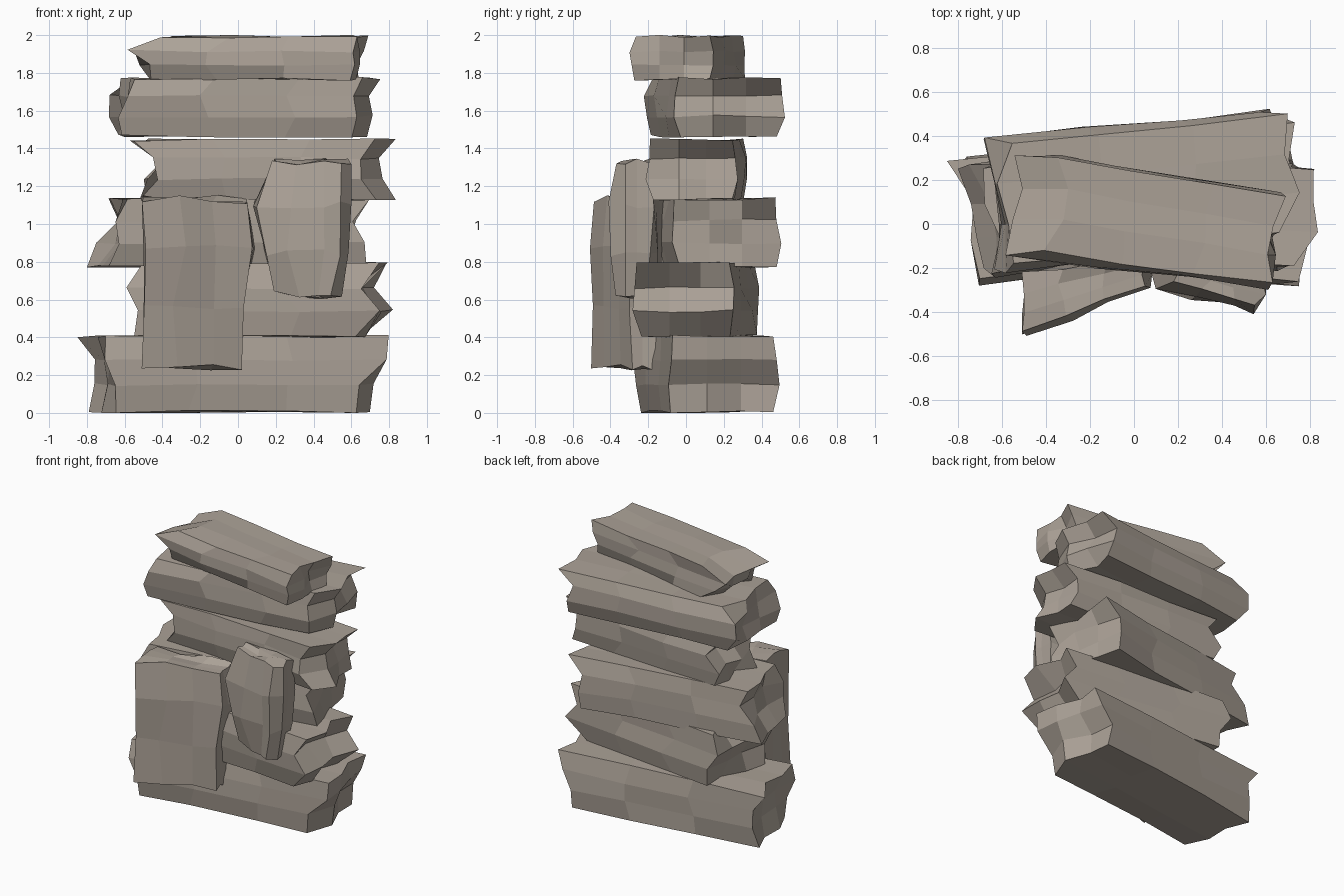
import bpy, bmesh, random

if "Cube" in bpy.data.objects:
    bpy.data.objects.remove(bpy.data.objects["Cube"])


def slab(name, seed, left, right, levels, front, back, jag=0.1, bulge=0.02, ztilt=0.008,
         chip=0.0):
    """Rough stone block: a 3x3x3 grid cube fitted to a measured outline.
    left/right: x of each end at four heights; front/back: y at left and right ends;
    chip: how far the front right corner is broken back."""
    rnd = random.Random(seed)
    bm = bmesh.new()
    bmesh.ops.create_cube(bm, size=1)
    bmesh.ops.subdivide_edges(bm, edges=bm.edges[:], cuts=2, use_grid_fill=True)
    slope = (front[1] - front[0] + back[1] - back[0]) / 2 / (right[1] - left[1])
    lead = [[rnd.choice((0, 0, 3, 1)) for _ in range(4)] for _ in range(2)]
    if slope > 0:
        lead[0] = [3 - n for n in lead[0]]
    if chip > 0:
        lead[1] = [max(n, 1) for n in lead[1]]
    for v in bm.verts:
        i, j, k = (round((c + 0.5) * 3) for c in v.co)
        u, t = i / 3, j / 3
        yf = front[0] + (front[1] - front[0]) * u
        yb = back[0] + (back[1] - back[0]) * u
        # ends stay square to the turned block
        skew = slope * (yb - yf) * (0.5 - t) if jag > 0.05 else 0
        most = abs(slope * (yb - yf)) / 2 if jag > 0.05 else 0
        xl = left[k] + skew + most
        xr = right[k] + skew - most
        # broken, uneven ends
        if i == 0 and lead[0][k] != j:
            xl += rnd.uniform(0, jag)
        if i == 3 and lead[1][k] != j:
            xr -= rnd.uniform(0, jag)
        if i == 3 and j == 0 and chip:
            xr = right[k] - chip + rnd.uniform(-.01, .01)
        x = xl + (xr - xl) * u
        if i in (1, 2):
            x += rnd.uniform(-0.03, 0.03)
        y = yf + (yb - yf) * t
        if j in (0, 3):
            out = bulge if k in (1, 2) else 0
            y += (out + rnd.uniform(-0.015, 0.015)) * (1 if j == 3 else -1)
        z = levels[k] + rnd.uniform(-ztilt, ztilt)
        v.co = (x, y, max(z, 0.0))
    bmesh.ops.recalc_face_normals(bm, faces=bm.faces[:])
    mesh = bpy.data.meshes.new(name)
    bm.to_mesh(mesh)
    bm.free()
    obj = bpy.data.objects.new(name, mesh)
    bpy.context.collection.objects.link(obj)
    mat = bpy.data.materials.get("stone")
    if mat is None:
        mat = bpy.data.materials.new("stone")
        mat.diffuse_color = (0.41, 0.36, 0.31, 1)
        mat.use_nodes = True
        mat.node_tree.nodes["Principled BSDF"].inputs["Base Color"].default_value = mat.diffuse_color
    mesh.materials.append(mat)
    return obj


# Stacked horizontal layers, bottom to top, turned alternately
slab("base_layer", 1, (-.79, -.76, -.77, -.85), (.72, .74, .79, .80),
     (.005, .15, .28, .405), (-.25, -.07), (.28, .47))
slab("second_layer", 2, (-.55, -.53, -.59, -.52), (.70, .82, .72, .82),
     (.405, .54, .66, .795), (-.14, -.25), (.36, .24), chip=.07)
slab("third_layer", 3, (-.80, -.75, -.71, -.70), (.68, .67, .65, .71),
     (.775, .90, 1.02, 1.135), (-.21, -.05), (.24, .47))
slab("fourth_layer", 4, (-.52, -.52, -.45, -.58), (.85, .78, .76, .85),
     (1.13, 1.24, 1.35, 1.445), (-.11, -.18), (.31, .25), chip=.12)
slab("fifth_layer", 5, (-.67, -.69, -.68, -.64), (.70, .73, .71, .77),
     (1.465, 1.57, 1.68, 1.77), (-.19, -.03), (.37, .49), chip=.10)
slab("top_layer", 6, (-.46, -.54, -.60, -.41), (.66, .68, .68, .69),
     (1.765, 1.84, 1.915, 1.993), (-.12, -.27), (.30, .12), jag=.08, chip=.07)

# Upright slabs leaning on the front
slab("front_left_slab", 7, (-.51, -.50, -.50, -.51), (.02, .03, .09, .05),
     (.25, .56, .87, 1.13), (-.49, -.28), (-.23, -.13), jag=.02, bulge=.015, ztilt=.025)
slab("front_right_slab", 8, (.19, .14, .08, .18), (.55, .585, .60, .60),
     (.625, .85, 1.10, 1.33), (-.27, -.38), (-.14, -.20), jag=.02, bulge=.025, ztilt=.02,
     chip=.05)
